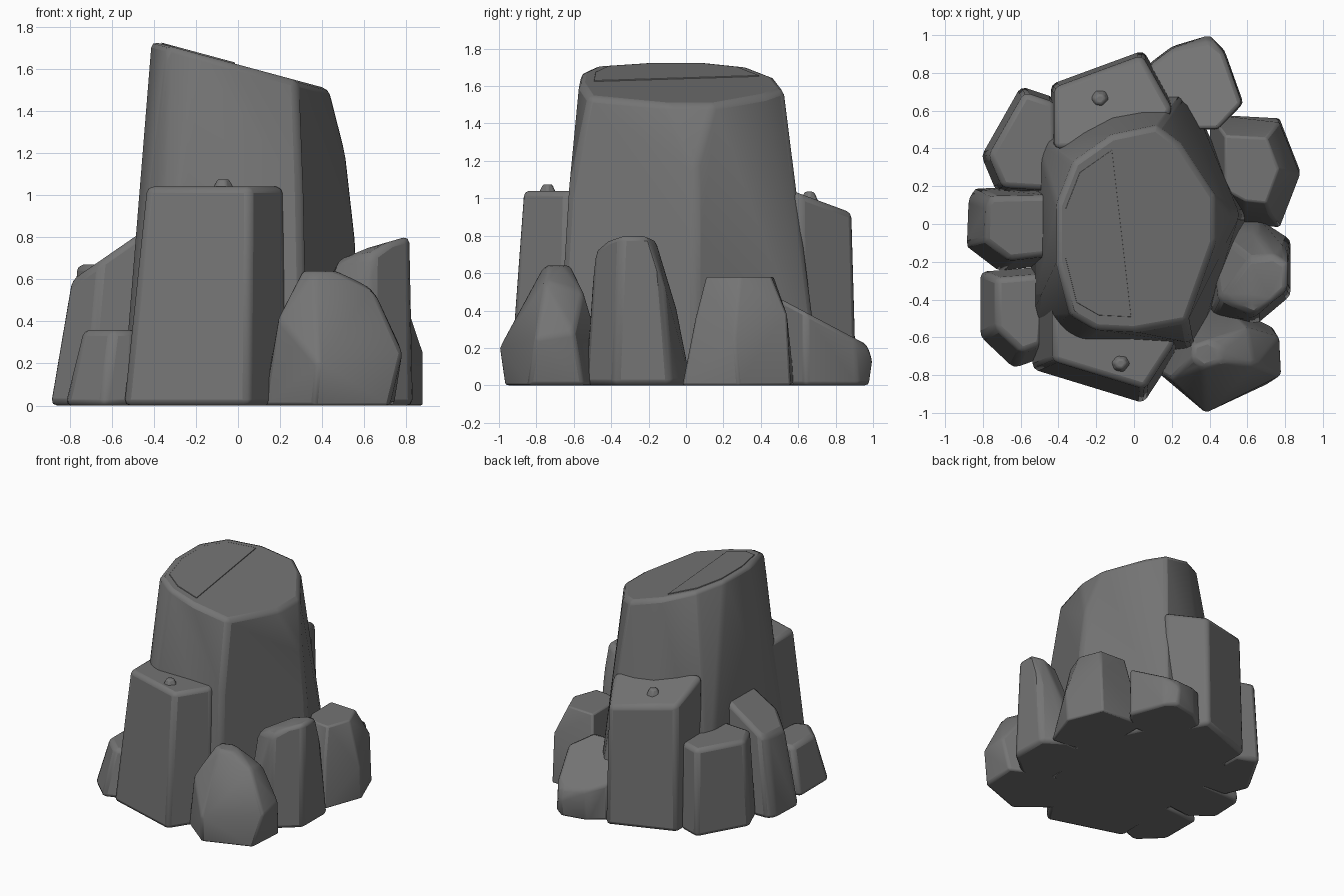
import bpy, bmesh, math

if "Cube" in bpy.data.objects:
    bpy.data.objects.remove(bpy.data.objects["Cube"])

stone = bpy.data.materials.new("grey stone")
stone.use_nodes = True
COLOR = (.175, .175, .175, 1)
stone.diffuse_color = COLOR
stone.node_tree.nodes["Principled BSDF"].inputs["Base Color"].default_value = COLOR


def hull_object(name, points, bevel=.03):
    """Worn stone wrapped around a handful of corner points."""
    bm = bmesh.new()
    for point in points:
        bm.verts.new(point)
    bmesh.ops.convex_hull(bm, input=bm.verts)
    loose = [vert for vert in bm.verts if not vert.link_faces]
    bmesh.ops.delete(bm, geom=loose, context="VERTS")
    bmesh.ops.dissolve_limit(bm, angle_limit=math.radians(4), verts=bm.verts, edges=bm.edges)
    bmesh.ops.recalc_face_normals(bm, faces=bm.faces)
    mesh = bpy.data.meshes.new(name)
    bm.to_mesh(mesh)
    bm.free()
    mesh.materials.append(stone)
    obj = bpy.data.objects.new(name, mesh)
    bpy.context.collection.objects.link(obj)
    worn = obj.modifiers.new("worn edges", "BEVEL")
    worn.width = bevel
    worn.segments = 2
    worn.limit_method = "ANGLE"
    worn.angle_limit = math.radians(18)
    bpy.ops.object.select_all(action="DESELECT")
    obj.select_set(True)
    bpy.context.view_layer.objects.active = obj
    bpy.ops.object.shade_smooth_by_angle(angle=math.radians(35))


def lifted(outline, height, slope_x=0, slope_y=0):
    """Place a flat outline on a sloped plane."""
    return [(x, y, height + slope_x * x + slope_y * y) for x, y in outline]


def shrunk(outline, anchor, factor):
    """Pull an outline towards an anchor point."""
    return [tuple(a + (p - a) * factor for p, a in zip(point, anchor)) for point in outline]


def boulder(name, outline, anchor, taper, height, slope_x=0, slope_y=0, corners=()):
    """Stone tapering from its ground outline to a sloped top, with extra corners."""
    top = lifted(shrunk(outline, anchor, taper), height, slope_x, slope_y)
    hull_object(name, lifted(outline, 0) + top + list(corners))


# Central pillar with slanted top
pillar_base = [(-.55, -.5), (-.4, -.69), (.32, -.69), (.6, .05), (.28, .72), (-.1, .72), (-.54, .5)]
pillar_top = [(-.41, -.2), (-.41, .1), (-.32, .33), (-.12, .47), (.12, .52), (.25, .42),
              (.43, .15), (.43, -.1), (.28, -.52), (0, -.57), (-.2, -.56), (-.34, -.48)]
pillar_bulge = [(.52, .05, 1.15), (.56, .05, .8), (.3, -.63, 1)]
hull_object("main_pillar",
            lifted(pillar_base, 0) + lifted(pillar_top, 1.62, slope_x=-.27) + pillar_bulge)

# Thin broken layer on the slanted top
flake = [(x, y) for x, y in shrunk(pillar_top, (-.1, -.05), .85) if x < .05]
hull_object("top_flake",
            lifted(flake, 1.61, slope_x=-.27) + lifted(flake, 1.626, slope_x=-.27), bevel=.002)

# Tall shelves leaning on the front and back
boulder("front_shelf",
        [(-.54, -.77), (.05, -.95), (.24, -.66), (.15, -.4), (-.54, -.4)],
        anchor=(.1, -.5), taper=.83, height=1.04)
boulder("back_shelf",
        [(-.44, .74), (.05, .92), (.22, .62), (.1, .4), (-.44, .4)],
        anchor=(-.1, .4), taper=.95, height=1.25, slope_y=-.37)

# Boulders on the left side, front to back
boulder("front_corner_boulder",
        [(.12, -.78), (.36, -.97), (.72, -.84), (.74, -.55), (.45, -.4), (.15, -.5)],
        anchor=(.37, -.69), taper=.25, height=.64,
        corners=[(.38, -1, .2), (.19, -.82, .42), (.64, -.75, .56), (.78, -.8, .25),
                 (.6, -.55, .5), (.77, -.6, .28)])
boulder("front_side_boulder",
        [(.4, -.5), (.64, -.54), (.83, -.38), (.83, -.08), (.66, .03), (.4, 0)],
        anchor=(.8, -.32), taper=.45, height=.57, slope_x=.29,
        corners=[(.66, -.05, .42), (.64, -.49, .72), (.45, -.4, .68), (.81, -.12, .52)])
boulder("back_side_boulder",
        [(.4, .58), (.77, .56), (.88, .28), (.77, -.02), (.58, 0), (.4, .1)],
        anchor=(.6, .3), taper=.6, height=.58,
        corners=[(.77, .54, .38), (.88, .26, .25), (.72, .05, .36)])
boulder("back_corner_boulder",
        [(.08, .85), (.2, .94), (.4, .98), (.48, .92), (.58, .64), (.45, .5), (.1, .5)],
        anchor=(.3, .6), taper=.97, height=.73, slope_y=-.53,
        corners=[(.4, 1, .14)])

# Boulders on the right side, front to back
boulder("low_right_boulder",
        [(-.82, -.25), (-.82, -.6), (-.64, -.77), (-.5, -.72), (-.45, -.22)],
        anchor=(-.45, -.4), taper=.76, height=.36)
boulder("mid_right_boulder",
        [(-.88, .14), (-.89, -.12), (-.72, -.25), (-.45, -.22), (-.45, .2), (-.84, .19)],
        anchor=(-.45, 0), taper=.77, height=1.14, slope_x=.69)
boulder("back_right_boulder",
        [(-.81, .36), (-.6, .73), (-.42, .67), (-.4, .15), (-.73, .17)],
        anchor=(-.4, .4), taper=.9, height=.67)

# Small chips resting on the shelves
for name, x, y, z in (("front_chip", -.07, -.74, 1.04), ("back_chip", -.18, .66, 1)):
    ring = [(x + .06 * math.cos(step), y + .055 * math.sin(step)) for step in range(6)]
    hull_object(name, lifted(ring, z - .02) + lifted(shrunk(ring, (x, y), .5), z + .035), bevel=.01)
